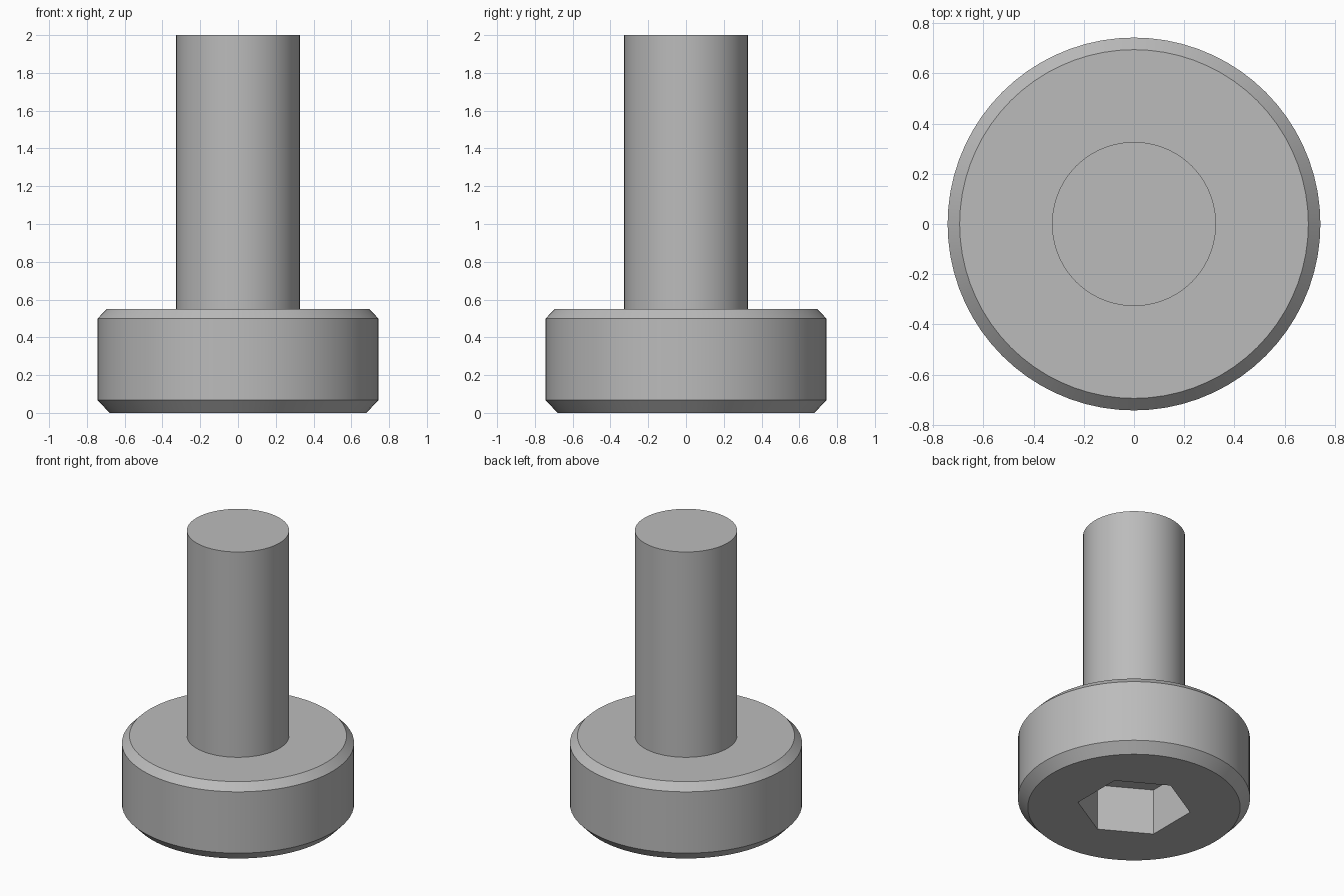
import bpy, bmesh, math

if "Cube" in bpy.data.objects:
    bpy.data.objects.remove(bpy.data.objects["Cube"])

SEGMENTS = 72
steel = bpy.data.materials.new("steel grey")
steel.diffuse_color = (0.5, 0.5, 0.5, 1)
steel.use_nodes = True
steel.node_tree.nodes["Principled BSDF"].inputs["Base Color"].default_value = steel.diffuse_color

bm = bmesh.new()


def ring(radius, z, count, phase=0.0):
    """Closed loop of vertices around the z axis."""
    return [bm.verts.new((radius * math.cos(phase + math.tau * i / count),
                          radius * math.sin(phase + math.tau * i / count), z))
            for i in range(count)]


def bridge(a, b):
    """Quad walls between two matching rings."""
    n = len(a)
    for i in range(n):
        j = (i + 1) % n
        bm.faces.new((a[i], a[j], b[j], b[i]))


def loop_edges(verts):
    return [bm.edges.get((verts[i - 1], verts[i])) for i in range(len(verts))]


# Turned outline: chamfered head, then the plain shank
profile = [(0.68, 0.0), (0.743, 0.067), (0.743, 0.5), (0.695, 0.55),
           (0.327, 0.55), (0.327, 2.0)]
rings = [ring(r, z, SEGMENTS) for r, z in profile]
for lower, upper in zip(rings, rings[1:]):
    bridge(lower, upper)
bm.faces.new(rings[-1])

# Hexagonal drive socket sunk into the underside of the head
mouth = ring(0.364, 0.0, 6, math.radians(30))
floor = ring(0.364, 0.325, 6, math.radians(30))
bridge(mouth, floor)
bm.faces.new(floor)

# Flat underside between the chamfer and the socket mouth
bmesh.ops.triangle_fill(bm, use_beauty=True, normal=(0, 0, -1),
                        edges=loop_edges(rings[0]) + loop_edges(mouth))
bmesh.ops.recalc_face_normals(bm, faces=bm.faces)

mesh = bpy.data.meshes.new("socket_screw")
bm.to_mesh(mesh)
bm.free()
mesh.materials.append(steel)
screw = bpy.data.objects.new("socket_screw", mesh)
bpy.context.collection.objects.link(screw)

# Smooth round walls, crisp chamfers and socket edges
bpy.context.view_layer.objects.active = screw
screw.select_set(True)
bpy.ops.object.shade_smooth_by_angle(angle=math.radians(30))
